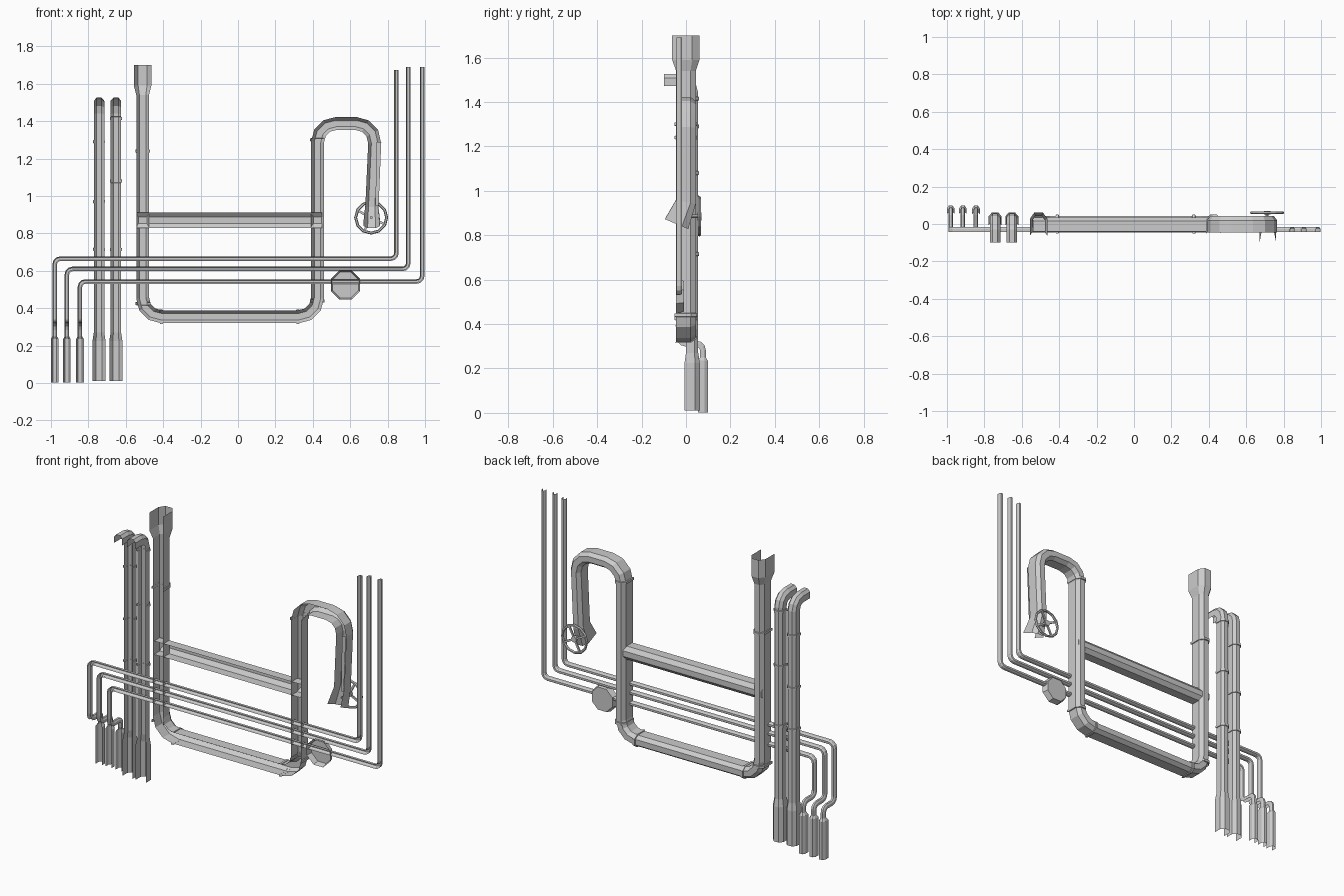
import bpy, math
from mathutils import Vector as V

if "Cube" in bpy.data.objects:
    bpy.data.objects.remove(bpy.data.objects["Cube"])


def make(name, verts, faces):
    me = bpy.data.meshes.new(name)
    me.from_pydata([tuple(v) for v in verts], [], faces)
    me.update()
    ob = bpy.data.objects.new(name, me)
    bpy.context.collection.objects.link(ob)
    return ob


def fillet(path, r, n=3):
    """Round every sharp corner of a list of (point, scale)."""
    out = [path[0]]
    for (a, _), (p, s), (b, _) in zip(path, path[1:], path[2:]):
        d0, d1 = (p - a).normalized(), (b - p).normalized()
        ang = d0.angle(d1)
        if ang < 0.9:
            out.append((p, s))
            continue
        t = r * math.tan(ang / 2)
        c = p - d0 * t + (d1 - d0 * d0.dot(d1)).normalized() * r
        u, w = (p - d0 * t - c), d0 * r
        for i in range(n + 1):
            k = ang * i / n
            out.append((c + u * math.cos(k) + w * math.sin(k), s))
    return out + [path[-1]]


def sweep(name, path, prof, out=V((0, 1, 0))):
    """Open half-pipe: carry the profile along the path with mitred joints."""
    pts = [p for p, _ in path]
    tan = [(b - a).normalized() for a, b in zip(pts, pts[1:])]
    side = tan[0].cross(out)
    ring = [pts[0] + side * u + out * v for u, v in prof]
    verts, faces, m = [], [], len(prof)
    for i, (p, s) in enumerate(path):
        if i:
            t = tan[i - 1]
            nrm = t + tan[min(i, len(tan) - 1)]
            ring = [q + t * ((p - q).dot(nrm) / t.dot(nrm)) for q in ring]
            b = (i - 1) * m
            faces += [(b + k, b + k + 1, b + m + k + 1, b + m + k) for k in range(m - 1)]
        verts += [p + (q - p) * s for q in ring]
    return make(name, verts, faces)


def half(w, back, shoulder, front, flat):
    return [(-w, -back), (-w, shoulder), (-flat, front), (flat, front), (w, shoulder), (w, -back)]


def collar(name, p, t, prof):
    p, t = V(p), V(t)
    sweep(name, [(p - t * .009, .98), (p - t * .007, 1.14), (p + t * .007, 1.14), (p + t * .009, .98)], prof)


X, Z = (1, 0, 0), (0, 0, 1)
DUCT = half(.034, .045, .02, .044, .017)
TUBE = half(.028, .026, .012, .029, .013)
THIN = half(.012, .013, .004, .013, .006)

# large duct: flared top, U-bend, gooseneck and mouth turned to the wall
duct = [(V(p), s) for p, s in [
    ((-.51, 0, 1.7), 1.38), ((-.51, 0, 1.59), 1.38), ((-.51, 0, 1.54), 1),
    ((-.51, 0, .355), 1), ((.425, 0, .355), 1), ((.425, 0, 1.388), 1),
    ((.735, 0, 1.388), 1), ((.715, 0, .95), 1), ((.715, -.042, .85), 1.28)]]
sweep("main_duct", fillet(duct, .1), DUCT)
for i, (x, z, t) in enumerate([(-.51, 1.24, Z), (-.51, .425, Z), (.425, .44, Z), (.425, 1.3, Z),
                               (.32, .355, X), (-.41, .355, X)]):
    collar(f"duct_collar_{i}", (x, 0, z), t, DUCT)

# cross duct between the two uprights
sweep("cross_duct", [(V((-.54, 0, .87)), 1), (V((.45, 0, .87)), 1)], half(.041, .04, .016, .036, .017))

# narrow backing strip beside the gooseneck
make("backing_strip", [(.735, -.052, .95), (.752, -.052, .95), (.766, -.052, 1.29), (.74, -.052, 1.29)],
     [(3, 2, 1, 0)])

# two upright tubes with sockets, bent into the wall at the top
for n, (x, rings) in enumerate([(-.743, (1.29, .97, .715)), (-.653, (1.415, 1.08, .715))]):
    path = [((x, .026, .01), 1.25), ((x, .026, .225), 1.25), ((x, .026, .27), 1),
            ((x, .026, 1.497), 1), ((x, -.098, 1.497), 1)]
    sweep(f"upright_tube_{n}", fillet([(V(p), s) for p, s in path], .06), TUBE)
    for k, z in enumerate(rings):
        collar(f"tube_collar_{n}_{k}", (x, .026, z), Z, TUBE)

# three thin conduits rising from sockets, crossing and rising again
for n, (xl, z, xr, top) in enumerate([(-.98, .665, .847, 1.675), (-.915, .61, .91, 1.69), (-.845, .543, .985, 1.69)]):
    y = -.03
    path = [((xl, .076, .002), 1.7), ((xl, .076, .235), 1.7), ((xl, .076, .25), 1),
            ((xl, .076, .312), 1), ((xl, y, .312), 1), ((xl, y, z), 1), ((xr, y, z), 1), ((xr, y, top), 1)]
    sweep(f"conduit_{n}", fillet([(V(p), s) for p, s in path], .03), THIN)

# eight-sided wall plate behind the conduits
verts = [(.575 + r * math.cos(a), y, .525 + r * math.sin(a))
         for r, y in ((.085, -.045), (.075, -.01))
         for a in [math.pi / 4 * (k + .5) for k in range(8)]]
make("wall_plate", verts, [(k, 8 + k, 8 + (k + 1) % 8, (k + 1) % 8) for k in range(8)] + [tuple(range(15, 7, -1))])

# valve wheel: rim, hub, stem and spokes
C = V((.712, .06, .885))
flat = (math.pi / 2, 0, 0)
bpy.ops.mesh.primitive_torus_add(major_radius=.083, minor_radius=.008, major_segments=12, minor_segments=6,
                                 location=C, rotation=flat)
bpy.context.object.name = "valve_rim"
bpy.ops.mesh.primitive_cylinder_add(vertices=8, radius=.018, depth=.018, location=C, rotation=flat)
bpy.context.object.name = "valve_hub"
bpy.ops.mesh.primitive_cylinder_add(vertices=8, radius=.008, depth=.07, location=C - V((0, .035, 0)), rotation=flat)
bpy.context.object.name = "valve_stem"
for k in range(2):
    bpy.ops.mesh.primitive_cube_add(size=1, location=C, rotation=(0, math.pi * (.15 + .5 * k), 0))
    bpy.context.object.name = f"valve_spoke_{k}"
    bpy.context.object.scale = (.162, .008, .012)
